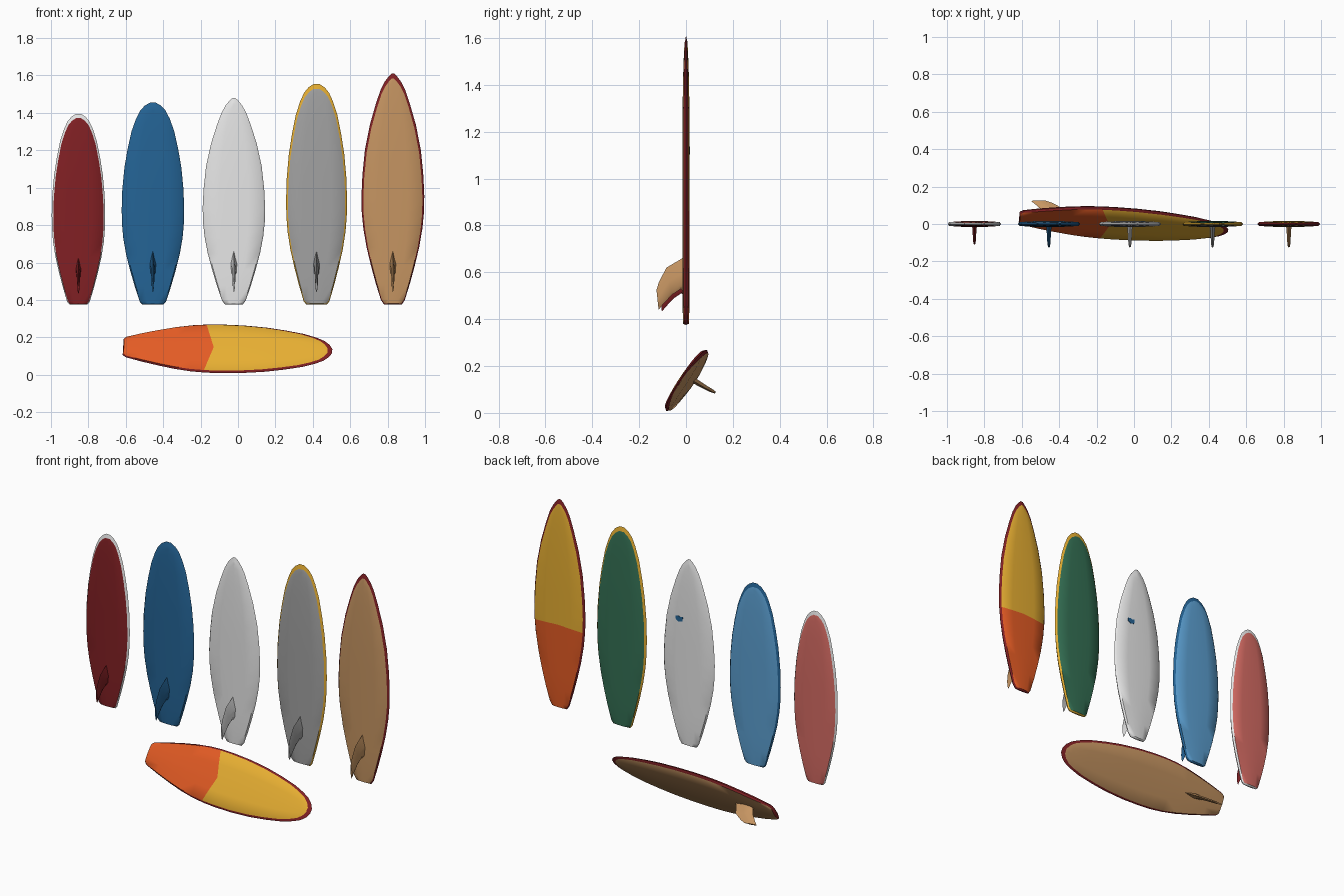
import bpy, bmesh, math
from mathutils import Vector, Matrix

if "Cube" in bpy.data.objects:
    bpy.data.objects.remove(bpy.data.objects["Cube"])


def material(name, rgb):
    lin = [(c / 255 / 12.92) if c < 11 else ((c / 255 + 0.055) / 1.055) ** 2.4 for c in rgb]
    m = bpy.data.materials.new(name)
    m.diffuse_color = (*lin, 1)
    m.use_nodes = True
    m.node_tree.nodes["Principled BSDF"].inputs["Base Color"].default_value = m.diffuse_color
    return m


WHITE = material("white", (232, 232, 232))
DARK_RED = material("dark red", (130, 32, 36))
SALMON = material("salmon", (214, 108, 100))
DARK_BLUE = material("dark blue", (36, 100, 150))
LIGHT_BLUE = material("light blue", (92, 160, 210))
GREY = material("grey", (162, 162, 162))
GREEN = material("green", (52, 112, 84))
YELLOW = material("yellow", (230, 174, 50))
ORANGE = material("orange", (227, 91, 36))
TAN = material("tan", (198, 149, 98))

# Outlines: (position from tail 0 to nose 1, share of half width)
POINTED = [(0, .28), (.02, .38), (.09, .54), (.17, .70), (.25, .84), (.33, .94), (.40, .99), (.47, 1),
           (.56, .97), (.67, .89), (.78, .73), (.87, .54), (.93, .39), (.965, .26), (.99, .12), (1, .04)]
ROUNDED = [(0, .33), (.014, .42), (.09, .58), (.17, .73), (.25, .86), (.33, .95), (.40, .99), (.47, 1),
           (.57, .98), (.68, .91), (.77, .81), (.86, .68), (.92, .54), (.96, .41), (.985, .26), (1, .09)]
THICKNESS = [(0, .75), (.1, 1), (.7, 1), (.9, .75), (1, .4)]
ACROSS = [(-1, .66), (-.5, .94), (0, 1), (.5, .94), (1, .66)]   # width share, dome height
SPLIT = 6          # outline row where a two-tone deck changes colour
HALF_THICK = .016


def thickness(t):
    for (a, ha), (b, hb) in zip(THICKNESS, THICKNESS[1:]):
        if t <= b:
            return HALF_THICK * (ha + (hb - ha) * (t - a) / (b - a))
    return HALF_THICK * THICKNESS[-1][1]


def finish(bm, name, mats, matrix, angle):
    bmesh.ops.recalc_face_normals(bm, faces=bm.faces)
    me = bpy.data.meshes.new(name)
    bm.to_mesh(me)
    bm.free()
    for m in mats:
        me.materials.append(m)
    me.shade_smooth()
    me.set_sharp_from_angle(angle=math.radians(angle))
    ob = bpy.data.objects.new(name, me)
    ob.matrix_world = matrix
    bpy.context.collection.objects.link(ob)
    return ob


# Board: tail at the origin, nose along z, deck towards +y
def board(name, matrix, outline, half, length, deck, rim, under, tail_deck=None, bulge=0):
    bm = bmesh.new()
    last = len(outline) - 1
    edge = [[bm.verts.new((s * w * half, 0, t * length)) for s in (-1, 1)] for t, w in outline]

    def face(verts, mat):
        bm.faces.new(verts).material_index = mat

    for side in (1, -1):
        rows = []
        for i, (t, w) in enumerate(outline):
            row = []
            for f, dome in ACROSS:
                z = (.004 + .974 * t) * length
                if i == SPLIT and side == 1:
                    z += bulge * (1 - abs(f))
                row.append(bm.verts.new((f * .94 * w * half, side * thickness(t) * dome, z)))
            rows.append(row)
        for i in range(last):
            mat = 2 if side == -1 else (3 if tail_deck and i < SPLIT else 0)
            for j in range(len(ACROSS) - 1):
                face((rows[i][j], rows[i][j + 1], rows[i + 1][j + 1], rows[i + 1][j]), mat)
            # rim along both sides
            for e, j in ((0, 0), (1, -1)):
                face((edge[i][e], edge[i + 1][e], rows[i + 1][j], rows[i][j]), 1)
        # rim at tail and nose
        for i in (0, last):
            face([edge[i][0]] + rows[i] + [edge[i][1]], 1)
    finish(bm, name, [deck, rim, under, tail_deck or deck], matrix, 50)


# Fin sections: leading edge, trailing edge (y, z) and half thickness
FIN = [((-.008, .292), (-.008, .140), .020), ((-.022, .281), (-.022, .154), .013),
       ((-.083, .245), (-.060, .129), .010), ((-.115, .185), (-.098, .088), .008),
       ((-.126, .150), (-.117, .065), .005)]


def fin(name, matrix, mat, scale):
    bm = bmesh.new()
    rings = []
    for lead, trail, thick in FIN:
        a, b = Vector((0, *lead)), Vector((0, *trail))
        ring = []
        for share, side in ((0, 0), (.5, 1), (.85, .8), (1, 0), (.85, -.8), (.5, -1)):
            p = a.lerp(b, share)
            p.x = side * thick
            ring.append(bm.verts.new(p * scale))
        rings.append(ring)
    for r, s in zip(rings, rings[1:]):
        for k in range(6):
            bm.faces.new((r[k], r[(k + 1) % 6], s[(k + 1) % 6], s[k]))
    bm.faces.new(rings[0])
    bm.faces.new(rings[-1])
    finish(bm, name, [mat], matrix, 40)


# Standing boards, fins towards the front
TAIL_Z = .375
STANDING = [
    ("small_red", -.853, ROUNDED, .143, 1.02, SALMON, WHITE, DARK_RED, None, .88),
    ("blue", -.455, ROUNDED, .167, 1.08, LIGHT_BLUE, DARK_BLUE, DARK_BLUE, None, 1),
    ("white", -.022, POINTED, .167, 1.105, WHITE, WHITE, WHITE, None, 1),
    ("green", .42, ROUNDED, .163, 1.18, GREEN, YELLOW, GREY, None, 1),
    ("tall_two_tone", .828, POINTED, .168, 1.235, YELLOW, DARK_RED, TAN, ORANGE, 1),
]
for name, x, outline, half, length, deck, rim, under, tail, size in STANDING:
    place = Matrix.Translation((x, 0, TAIL_Z))
    board(name + "_board", place, outline, half, length, deck, rim, under, tail, .01)
    fin(name + "_fin", place, under, size)

# Small painted patch on the deck of the white board
bm = bmesh.new()
patch = [(-.024, .016), (-.008, .011), (.008, .016), (.024, .012), (.022, -.008), (.004, -.018), (-.02, -.012)]
front = bm.faces.new([bm.verts.new((px, .011, pz)) for px, pz in patch])
ext = bmesh.ops.extrude_face_region(bm, geom=[front])
bmesh.ops.translate(bm, vec=(0, .006, 0), verts=[v for v in ext["geom"] if isinstance(v, bmesh.types.BMVert)])
finish(bm, "deck_patch", [DARK_BLUE], Matrix.Translation((.033, 0, 1.12)), 30)

# Lying board, resting on its side and leaning back, deck towards the front
along = Vector((1, -.063, -.02)).normalized()
normal = Vector((0, -.844, .536))
normal = (normal - along * normal.dot(along)).normalized()
lying = Matrix((normal.cross(along), normal, along)).transposed().to_4x4()
lying.translation = (-.614, .036, .149)
board("lying_board", lying, ROUNDED, .154, 1.12, YELLOW, DARK_RED, TAN, ORANGE, .045)
fin("lying_fin", lying, TAN, .92)
